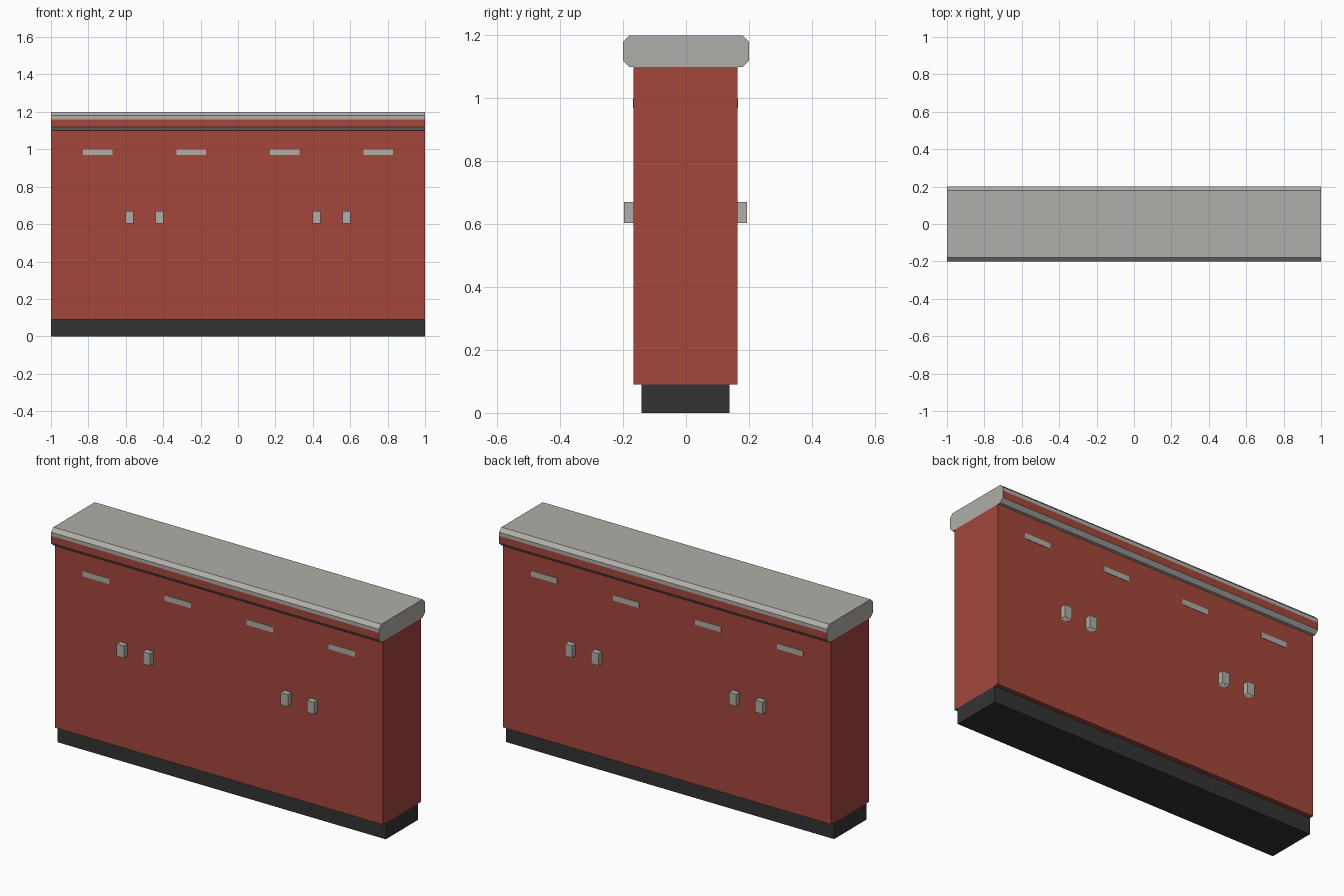
import bpy, bmesh

if "Cube" in bpy.data.objects:
    bpy.data.objects.remove(bpy.data.objects["Cube"])


def material(name, rgb):
    m = bpy.data.materials.new(name)
    m.diffuse_color = (*rgb, 1)
    m.use_nodes = True
    m.node_tree.nodes["Principled BSDF"].inputs["Base Color"].default_value = m.diffuse_color
    return m


RED = material("red paint", (0.367, 0.061, 0.044))
GREY = material("warm grey", (0.429, 0.423, 0.392))
DARK = material("dark plinth", (0.034, 0.034, 0.034))


def finish(name, bm, mats):
    bmesh.ops.recalc_face_normals(bm, faces=bm.faces)
    me = bpy.data.meshes.new(name)
    bm.to_mesh(me)
    bm.free()
    for m in mats:
        me.materials.append(m)
    ob = bpy.data.objects.new(name, me)
    bpy.context.collection.objects.link(ob)
    return ob


def box(name, x, y, z, mat, open_bottom=False):
    bm = bmesh.new()
    bmesh.ops.create_cube(bm, size=1)
    for v in bm.verts:
        v.co = [lo + (c + 0.5) * (hi - lo) for c, (lo, hi) in zip(v.co, (x, y, z))]
    if open_bottom:
        bm.normal_update()
        bottom = [f for f in bm.faces if f.normal.z < -0.5]
        # Recess the underside to leave a thin-walled cup
        bmesh.ops.inset_region(bm, faces=bottom, thickness=0.005)
        for v in bottom[0].verts:
            v.co.z = z[1] - 0.005
    return finish(name, bm, [mat])


# Plinth and cabinet body
MID = -0.0015
box("plinth", (-1, 1), (MID - 0.14, MID + 0.14), (0, 0.09), DARK)
box("cabinet_body", (-1, 1), (MID - 0.165, MID + 0.165), (0.09, 1.1), RED)

# Chamfered worktop with a red band along both long edges
half = [(0.18, 1.10), (0.20, 1.12), (0.20, 1.16), (0.20, 1.18), (0.18, 1.20)]
profile = half + [(-y, z) for y, z in reversed(half)]
bm = bmesh.new()
ends = [[bm.verts.new((x, y, z)) for y, z in profile] for x in (-1, 1)]
for ring in ends:
    bm.faces.new(ring)
n = len(profile)
for i in range(n):
    j = (i + 1) % n
    f = bm.faces.new((ends[0][i], ends[0][j], ends[1][j], ends[1][i]))
    c = f.calc_center_median()
    f.material_index = int(abs(c.y) > 0.19 and 1.13 < c.z < 1.15)
finish("worktop", bm, [GREY, RED])

# Drawer plates and door pulls on both long sides
for side, label in ((-1, "front"), (1, "back")):
    face = MID + side * 0.165

    def span(depth):
        return tuple(sorted((face, face + side * depth)))

    for i, x in enumerate((-0.75, -0.25, 0.25, 0.75)):
        box(f"{label}_drawer_plate_{i + 1}", (x - 0.08, x + 0.08),
            span(0.002), (0.97, 1.0), GREY)
    for i, x in enumerate((-0.58, -0.42, 0.42, 0.58)):
        box(f"{label}_door_pull_{i + 1}", (x - 0.022, x + 0.022),
            span(0.031), (0.603, 0.67), GREY, open_bottom=True)
